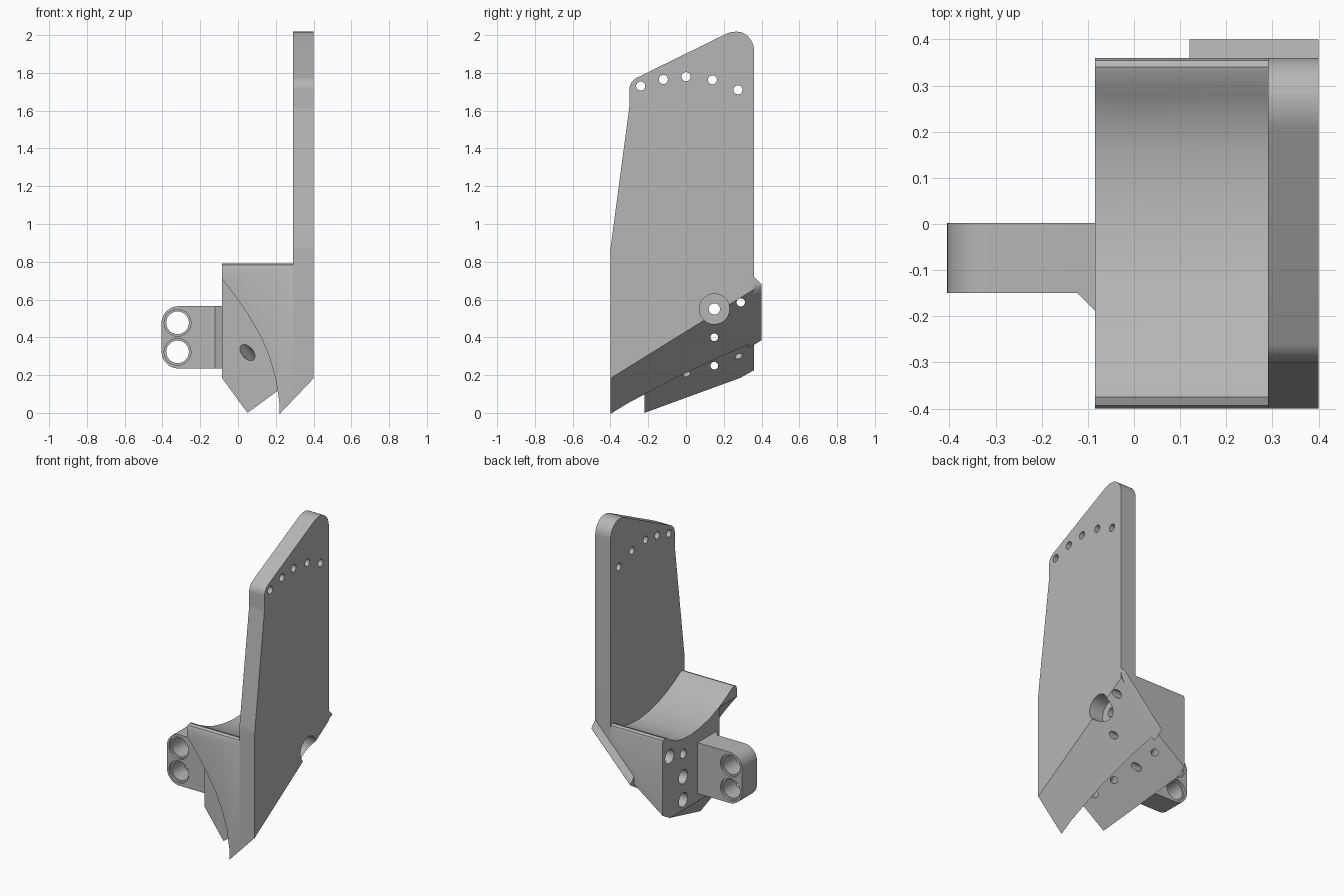
import bpy, bmesh, math
from mathutils import Vector

cube = bpy.data.objects.get("Cube")
if cube:
    bpy.data.objects.remove(cube)

grey = bpy.data.materials.new("plain_grey")
grey.use_nodes = True
grey.diffuse_color = (0.47, 0.47, 0.47, 1)
grey.node_tree.nodes["Principled BSDF"].inputs["Base Color"].default_value = (0.47, 0.47, 0.47, 1)


def fillet(corners, steps=8):
    """Round the corners (u, v, radius) of a polygon."""
    out = []
    for i, (u, v, r) in enumerate(corners):
        p = Vector((u, v))
        if r == 0:
            out.append((u, v))
            continue
        a = (Vector(corners[i - 1][:2]) - p).normalized()
        b = (Vector(corners[(i + 1) % len(corners)][:2]) - p).normalized()
        half = a.angle(b) / 2
        c = p + (a + b).normalized() * r / math.sin(half)
        s = p + a * r / math.tan(half) - c
        e = p + b * r / math.tan(half) - c
        for k in range(steps + 1):
            t = k / steps
            out.append(tuple(c + (s * (1 - t) + e * t).normalized() * r))
    return out


def prism(points, axis, lo, hi):
    """Extrude a profile along x (profile y, z), y (x, z) or z (x, y)."""
    bm = bmesh.new()
    place = {"x": lambda p: (lo, *p), "y": lambda p: (p[0], lo, p[1]),
             "z": lambda p: (*p, lo)}[axis]
    face = bm.faces.new([bm.verts.new(place(p)) for p in points])
    new = bmesh.ops.extrude_face_region(bm, geom=[face])["geom"]
    step = Vector([(hi - lo) * (axis == k) for k in "xyz"])
    bmesh.ops.translate(bm, vec=step, verts=[g for g in new if isinstance(g, bmesh.types.BMVert)])
    bmesh.ops.recalc_face_normals(bm, faces=bm.faces)
    return bm


def trim(bm, co, a, b, below=True):
    """Remove what lies below (or above) the plane with slopes a, b."""
    no = Vector((a, b, -1)) * (1 if below else -1)
    res = bmesh.ops.bisect_plane(bm, geom=bm.verts[:] + bm.edges[:] + bm.faces[:],
                                 plane_co=co, plane_no=no, clear_outer=True)
    edges = [g for g in res["geom_cut"] if isinstance(g, bmesh.types.BMEdge)]
    bmesh.ops.edgeloop_fill(bm, edges=edges)
    bmesh.ops.recalc_face_normals(bm, faces=bm.faces)


def make(name, bm):
    mesh = bpy.data.meshes.new(name)
    bm.to_mesh(mesh)
    bm.free()
    mesh.materials.append(grey)
    ob = bpy.data.objects.new(name, mesh)
    bpy.context.collection.objects.link(ob)
    return ob


def subtract(ob, bm):
    cutter = make("cutter", bm)
    cutter.hide_render = True
    mod = ob.modifiers.new("cut", "BOOLEAN")
    mod.operation, mod.solver, mod.object = "DIFFERENCE", "EXACT", cutter
    deps = bpy.context.evaluated_depsgraph_get()
    mesh = bpy.data.meshes.new_from_object(ob.evaluated_get(deps))
    ob.modifiers.clear()
    ob.data = mesh
    bpy.data.objects.remove(cutter)


def drill(ob, start, end, r):
    start, end = Vector(start), Vector(end)
    bm = bmesh.new()
    bmesh.ops.create_cone(bm, cap_ends=True, segments=28, radius1=r, radius2=r,
                          depth=(end - start).length)
    bm.transform((end - start).to_track_quat("Z", "Y").to_matrix().to_4x4())
    bmesh.ops.translate(bm, vec=(start + end) / 2, verts=bm.verts)
    subtract(ob, bm)


# Sloping planes shared by the parts: point, x slope, y slope
BAND = ((0.24, -0.4, 0.015), 1.05, 0.62)
FLAP = ((0.05, -0.22, 0.0), 0.73, 0.56)
SIDE = ((-0.085, 0, 0.185), -1.37, 0)

# Upright plate with a rounded lower outside edge
plate_bm = prism(fillet([(-0.4, -0.3, 0), (-0.4, 0.87, 0.3), (-0.3, 1.62, 0.2),
                         (-0.3, 1.755, 0.07), (0.25, 2.025, 0.13), (0.36, 2.0, 0.1),
                         (0.36, -0.3, 0)]), "x", 0.29, 0.4)
trim(plate_bm, *BAND)
band_no = Vector((BAND[1], BAND[2], -1)).normalized()
rim = [e for e in plate_bm.edges if len(e.link_faces) == 2
       and any(f.normal.x > 0.99 for f in e.link_faces)
       and any(f.normal.dot(band_no) > 0.99 for f in e.link_faces)]
bmesh.ops.bevel(plate_bm, geom=rim, offset=0.06, segments=6, profile=0.5, affect="EDGES")
plate = make("upright_plate", plate_bm)

# Saddle top profile
saddle = [(-0.4, 0.765), (-0.393, 0.783), (-0.375, 0.79), (-0.355, 0.785), (-0.3, 0.752),
          (-0.22, 0.712), (-0.13, 0.677), (-0.03, 0.654), (0.07, 0.643), (0.16, 0.647),
          (0.23, 0.663), (0.28, 0.688), (0.315, 0.712), (0.34, 0.72), (0.355, 0.712), (0.36, 0.695)]

# Outer shell: saddle bounded by a curved lower-left surface
shell_bm = prism([(-0.4, -0.4)] + saddle + [(0.36, -0.4)], "x", -0.085, 0.3)
trim(shell_bm, *BAND)
shell = make("saddle_shell", shell_bm)
curve = [(-0.2, 0.84), (-0.085, 0.71), (-0.02, 0.625), (0.05, 0.525), (0.12, 0.405),
         (0.165, 0.3), (0.2, 0.18), (0.22, 0.05), (0.23, -0.6), (-0.2, -0.6)]
subtract(shell, prism(curve, "y", -0.6, 0.6))

# Core block with the angled mounting face underneath
core_bm = prism([(-0.22, -0.6)] + saddle[5:] + [(0.36, -0.6)], "x", -0.085, 0.3)
for plane in (FLAP, SIDE, BAND):
    trim(core_bm, *plane)
core = make("core_block", core_bm)

# Lip that sticks out at the back
lip_bm = prism([(0.12, 0.2), (0.4, 0.2), (0.4, 1), (0.12, 1)], "y", 0.33, 0.4)
trim(lip_bm, *BAND)
trim(lip_bm, (0.4, 0.36, 0.72), 1.05, -1.0, below=False)
corner = [e for e in lip_bm.edges if len(e.link_faces) == 2
          and any(f.normal.x > 0.99 for f in e.link_faces)
          and any(f.normal.dot(band_no) > 0.99 for f in e.link_faces)]
bmesh.ops.bevel(lip_bm, geom=corner, offset=0.05, segments=5, profile=0.5, affect="EDGES")
lip = make("rear_lip", lip_bm)

# Row of lacing holes along the plate top
for y, z in [(-0.24, 1.73), (-0.12, 1.765), (0, 1.78), (0.14, 1.763), (0.275, 1.71)]:
    drill(plate, (0.2, y, z), (0.5, y, z), 0.024)

# Cross holes through the base, with wider recesses on either side
for part in (plate, shell, core):
    for y, z, r in [(0.15, 0.55, 0.03), (0.29, 0.585, 0.022), (0.15, 0.4, 0.02), (0.15, 0.25, 0.02)]:
        drill(part, (-0.3, y, z), (0.6, y, z), r)
    drill(part, (0.3, 0.15, 0.55), (0.6, 0.15, 0.55), 0.08)
for y, z in [(0.29, 0.585), (0.15, 0.4), (0.15, 0.25)]:
    drill(core, (-0.2, y, z), (-0.03, y, z), 0.045)

# Blind holes in the mounting face and one in the front
flap_no = Vector((FLAP[1], FLAP[2], -1)).normalized()
for y, z in [(-0.13, 0.155), (0.005, 0.205), (0.28, 0.3)]:
    x = 0.05 + (z - FLAP[2] * (y + 0.22)) / FLAP[1]
    p = Vector((x, y, z))
    drill(core, p + flap_no * 0.1, p - flap_no * 0.12, 0.022)
front = Vector((0.05, -0.22, 0.32))
drill(core, front + Vector((-0.07, -0.08, 0.08)), front + Vector((0.07, 0.08, -0.08)), 0.03)

# Side clamp with two bored holes and a gusset
clamp = make("side_clamp", prism(fillet([(-0.08, 0.235, 0), (-0.405, 0.235, 0.09),
                                         (-0.405, 0.565, 0.09), (-0.08, 0.565, 0)]),
                                 "y", -0.15, 0.002))
for z in (0.323, 0.477):
    drill(clamp, (-0.32, -0.3, z), (-0.32, 0.2, z), 0.06)
    for y in (-0.15, 0.002):
        drill(clamp, (-0.32, y - 0.015, z), (-0.32, y + 0.015, z), 0.071)
gusset = make("clamp_gusset", prism([(-0.125, -0.148), (-0.08, -0.192), (-0.08, -0.148)],
                                    "z", 0.235, 0.565))

# Smooth rounded areas, keep edges crisp
bpy.ops.object.select_all(action="DESELECT")
for ob in (plate, shell, core, lip, clamp, gusset):
    ob.select_set(True)
    bpy.context.view_layer.objects.active = ob
bpy.ops.object.shade_smooth_by_angle(angle=math.radians(30))
